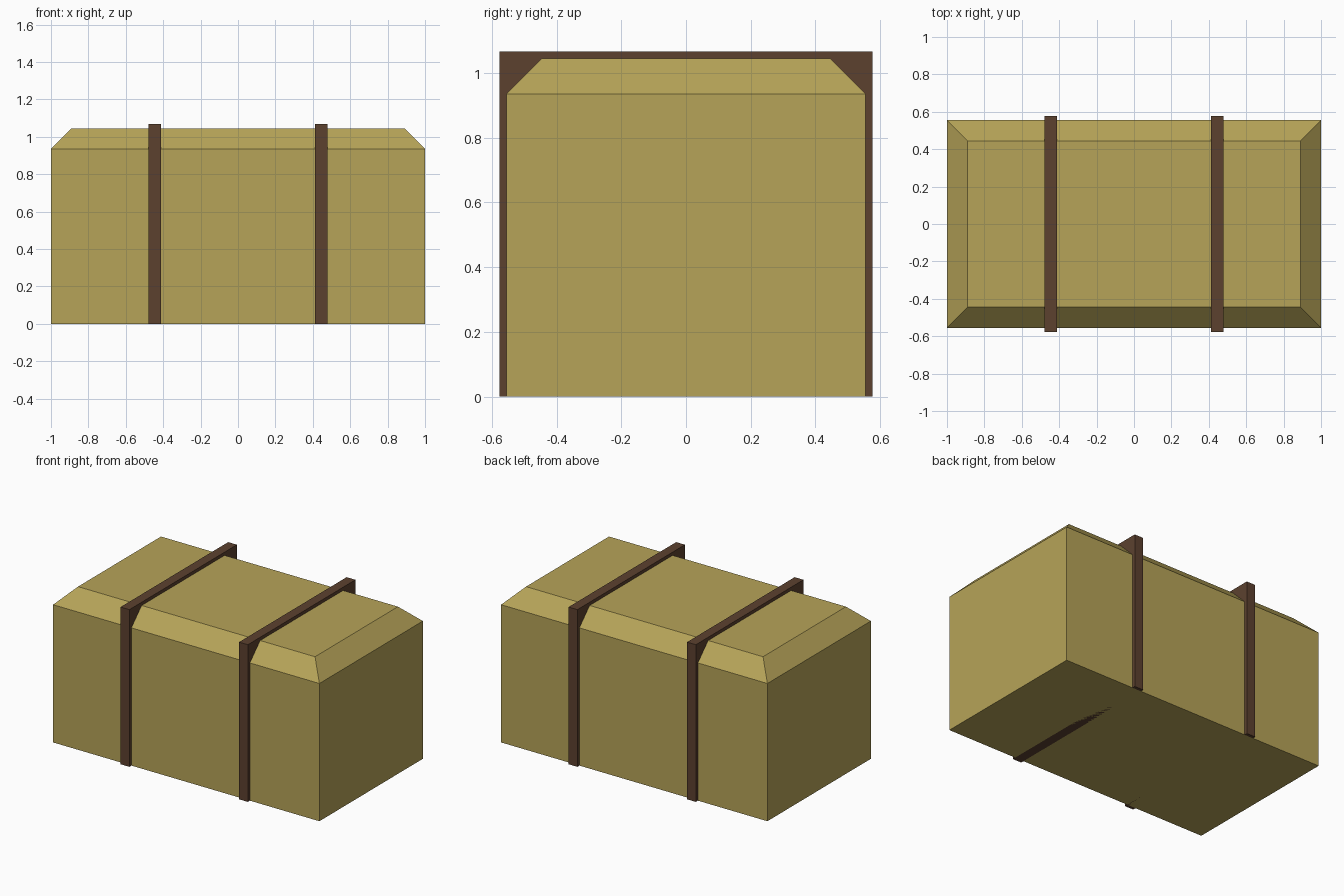
import bpy, bmesh
from mathutils import Matrix, Vector

if "Cube" in bpy.data.objects:
    bpy.data.objects.remove(bpy.data.objects["Cube"])


def material(name, rgb):
    m = bpy.data.materials.new(name)
    m.diffuse_color = (*rgb, 1)
    m.use_nodes = True
    m.node_tree.nodes["Principled BSDF"].inputs["Base Color"].default_value = m.diffuse_color
    return m


def box(name, x0, x1, half_y, top, mat, chamfer=0.0):
    """Box standing on the ground, with an optional chamfered top rim."""
    bm = bmesh.new()
    size = Vector((x1 - x0, 2 * half_y, top - chamfer))
    centre = Vector(((x0 + x1) / 2, 0, (top - chamfer) / 2))
    bmesh.ops.create_cube(bm, size=1, matrix=Matrix.Translation(centre) @ Matrix.Diagonal((*size, 1)))
    if chamfer:
        lid = max(bm.faces, key=lambda f: f.calc_center_median().z)
        bmesh.ops.inset_region(bm, faces=[lid], thickness=chamfer, use_even_offset=True)
        bmesh.ops.translate(bm, verts=lid.verts, vec=(0, 0, chamfer))
    mesh = bpy.data.meshes.new(name)
    bm.to_mesh(mesh)
    bm.free()
    mesh.materials.append(mat)
    obj = bpy.data.objects.new(name, mesh)
    bpy.context.collection.objects.link(obj)
    return obj


tan = material("tan", (0.47, 0.37, 0.098))
brown = material("dark_brown", (0.107, 0.053, 0.028))

# Chest body with chamfered top
box("chest_body", -1, 1, 0.555, 1.045, tan, chamfer=0.11)

# Two rectangular straps running front to back
for side, x in (("left", -0.445), ("right", 0.445)):
    box(f"{side}_strap", x - 0.033, x + 0.033, 0.577, 1.067, brown)
